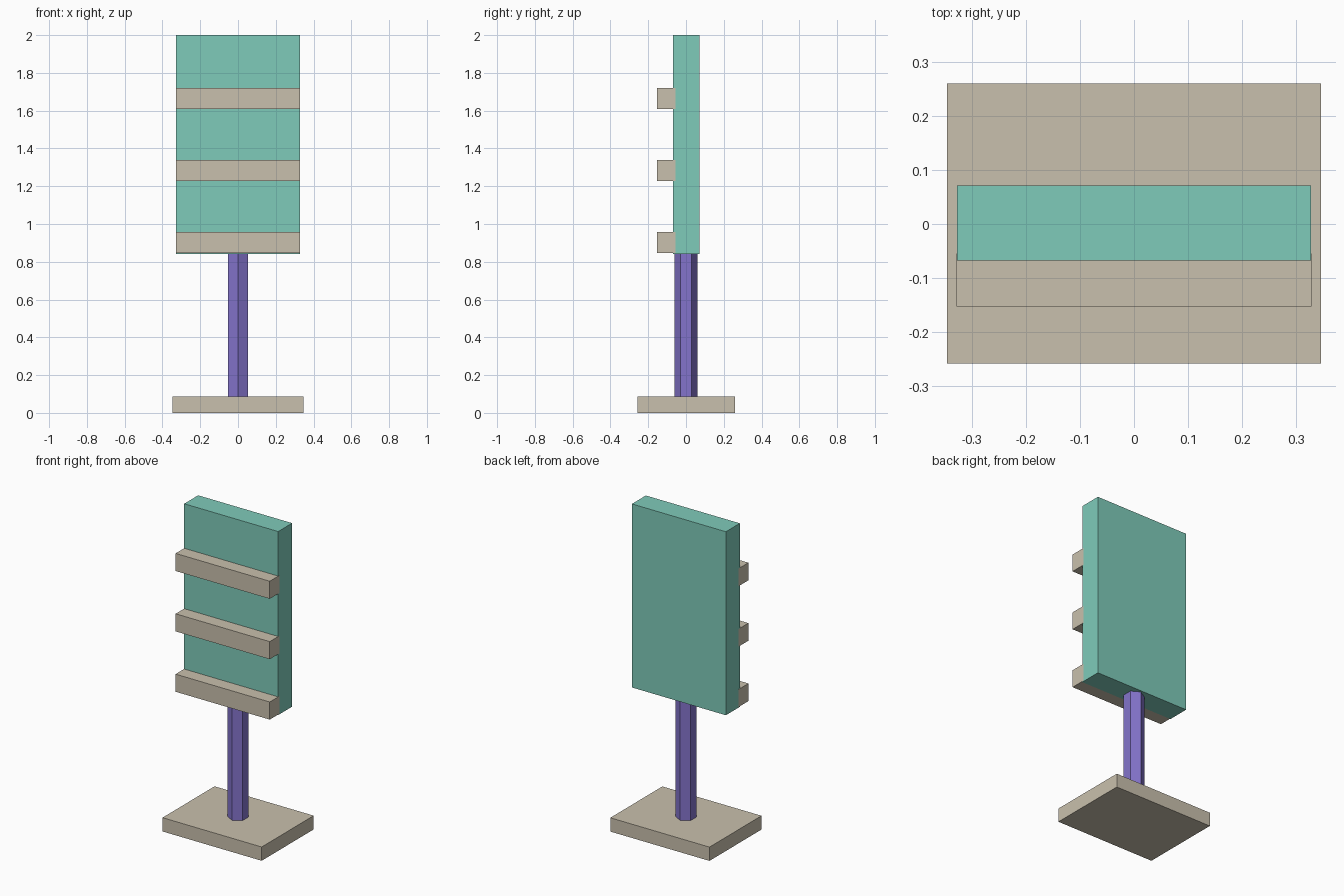
import bpy

if "Cube" in bpy.data.objects:
    bpy.data.objects.remove(bpy.data.objects["Cube"])


def srgb(r, g, b):
    def lin(c):
        c /= 255
        return c / 12.92 if c <= 0.04045 else ((c + 0.055) / 1.055) ** 2.4
    return (lin(r), lin(g), lin(b), 1)


def material(name, rgb):
    m = bpy.data.materials.new(name)
    m.diffuse_color = srgb(*rgb)
    m.use_nodes = True
    m.node_tree.nodes["Principled BSDF"].inputs["Base Color"].default_value = m.diffuse_color
    return m


teal = material("teal", (127, 203, 186))
beige = material("beige", (201, 192, 173))
purple = material("purple", (132, 116, 204))


def box(name, x, y, z, mat):
    """Box spanning the (min, max) ranges x, y, z."""
    bpy.ops.mesh.primitive_cube_add(
        size=1, location=[(a + b) / 2 for a, b in (x, y, z)])
    ob = bpy.context.object
    ob.name = name
    ob.scale = [b - a for a, b in (x, y, z)]
    bpy.ops.object.transform_apply(location=False, rotation=False, scale=True)
    ob.data.materials.append(mat)
    return ob


# Foot plate
box("base", (-0.346, 0.346), (-0.258, 0.26), (0, 0.087), beige)

# Hexagonal post, corners facing front and back
z0, z1 = 0.08, 0.85
bpy.ops.mesh.primitive_cylinder_add(
    vertices=6, radius=0.06, depth=z1 - z0, location=(0, 0, (z0 + z1) / 2))
post = bpy.context.object
post.name = "post"
post.data.materials.append(purple)

# Upright board
box("panel", (-0.328, 0.328), (-0.068, 0.071), (0.842, 2.0), teal)

# Three rails across the front, slightly sunk into the board
for i in range(3):
    z = 0.846 + i * 0.381
    box(f"rail_{i + 1}", (-0.3285, 0.3285), (-0.153, -0.055), (z, z + 0.111), beige)
